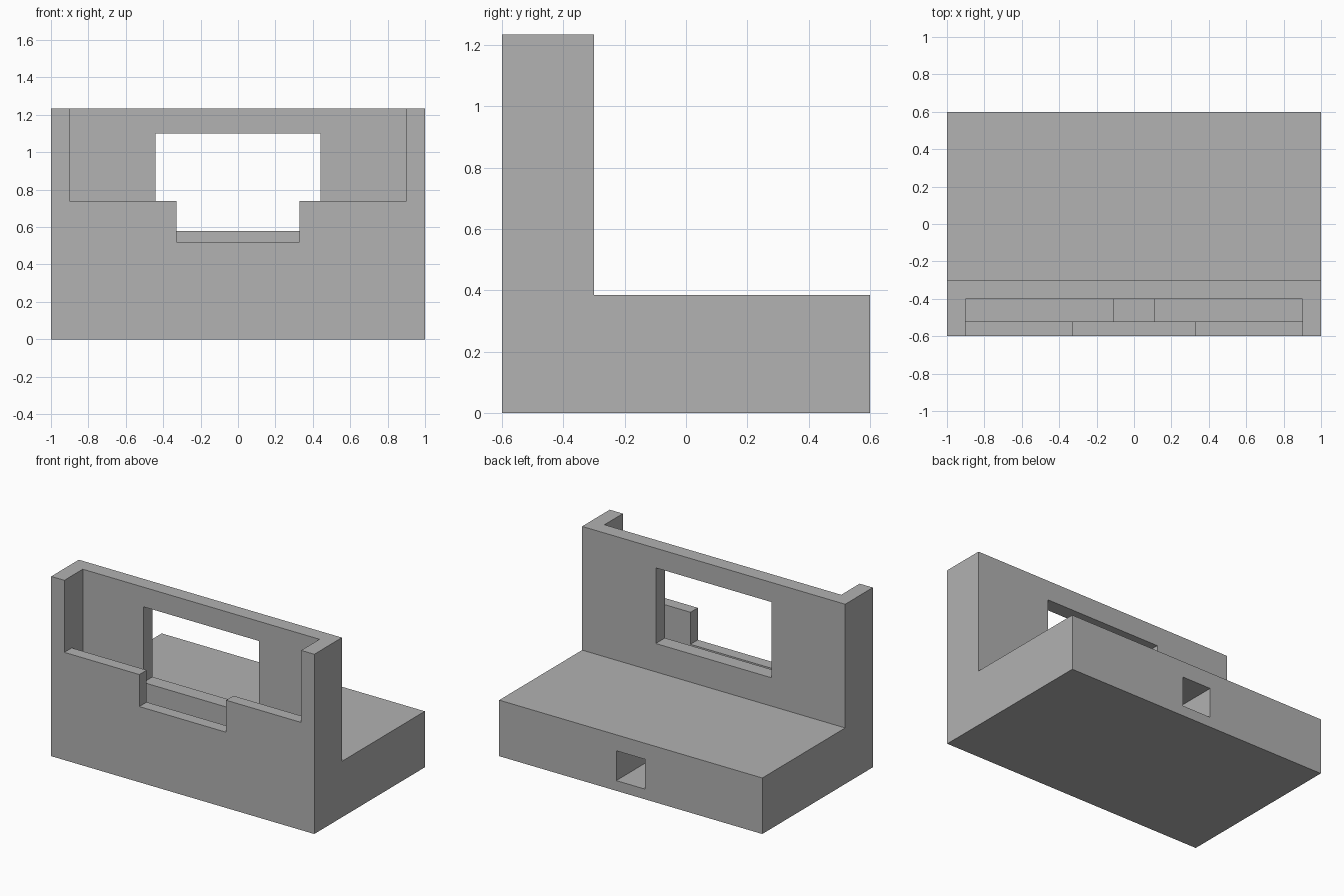
import bpy
import bmesh

if "Cube" in bpy.data.objects:
    bpy.data.objects.remove(bpy.data.objects["Cube"], do_unlink=True)

GREY = (0.445, 0.445, 0.445, 1.0)
HEIGHT, BASE_TOP = 1.235, 0.385
OVER = HEIGHT + 0.2          # cutters run past the top

grey = bpy.data.materials.new("plain grey")
grey.use_nodes = True
grey.diffuse_color = GREY
grey.node_tree.nodes["Principled BSDF"].inputs["Base Color"].default_value = GREY


def add_object(name, bm):
    bmesh.ops.recalc_face_normals(bm, faces=bm.faces)
    mesh = bpy.data.meshes.new(name)
    bm.to_mesh(mesh)
    bm.free()
    mesh.materials.append(grey)
    obj = bpy.data.objects.new(name, mesh)
    bpy.context.collection.objects.link(obj)
    return obj


def cutter(name, half_width, y, z):
    """Box centred on x = 0, spanning the given y and z ranges."""
    bm = bmesh.new()
    bmesh.ops.create_cube(bm, size=1)
    for v in bm.verts:
        v.co = (v.co.x * 2 * half_width, y[v.co.y > 0], z[v.co.z > 0])
    obj = add_object(name, bm)
    obj.hide_render = True
    return obj


# Stand body: an L-shaped side profile drawn out across the width
profile = [(-0.6, 0), (0.6, 0), (0.6, BASE_TOP), (-0.3, BASE_TOP),
           (-0.3, HEIGHT), (-0.6, HEIGHT)]
bm = bmesh.new()
side = bm.faces.new([bm.verts.new((-1, y, z)) for y, z in profile])
drawn = bmesh.ops.extrude_face_region(bm, geom=[side], use_keep_orig=True)
for v in drawn["geom"]:
    if isinstance(v, bmesh.types.BMVert):
        v.co.x = 1
stand = add_object("stand_body", bm)

# Openings: device slot, front lip cutaway, notch, rear window, cable tunnel
cutters = [
    cutter("slot_cutter", 0.9, (-0.52, -0.4), (0.24, OVER)),
    cutter("front_lip_cutter", 0.9, (-0.7, -0.46), (0.74, OVER)),
    cutter("notch_cutter", 0.33, (-0.7, -0.46), (0.52, OVER)),
    cutter("window_cutter", 0.44, (-0.46, -0.2), (0.58, 1.1)),
    cutter("cable_tunnel_cutter", 0.11, (-0.52, 0.7), (0.07, 0.275)),
]
for c in cutters:
    mod = stand.modifiers.new(c.name, "BOOLEAN")
    mod.operation = "DIFFERENCE"
    mod.solver = "EXACT"
    mod.object = c

# Bake the cuts and remove the helpers
graph = bpy.context.evaluated_depsgraph_get()
cut_mesh = bpy.data.meshes.new_from_object(stand.evaluated_get(graph))
stand.modifiers.clear()
stand.data = cut_mesh
cut_mesh.materials.clear()
cut_mesh.materials.append(grey)
for p in cut_mesh.polygons:
    p.material_index = 0
for c in cutters:
    bpy.data.objects.remove(c, do_unlink=True)
